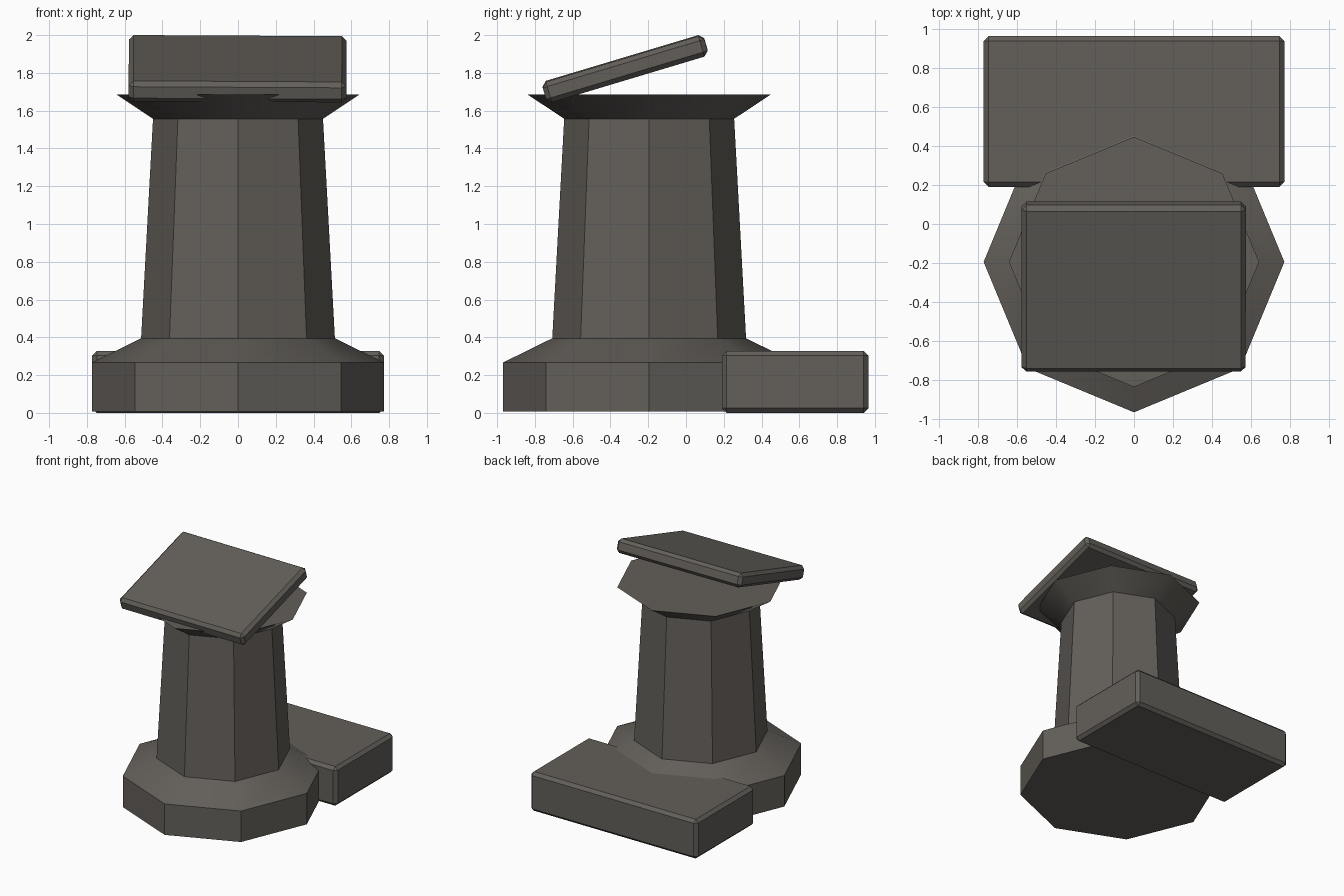
import bpy, bmesh
from math import radians, cos, sin, pi
from mathutils import Matrix

cube = bpy.data.objects.get("Cube")
if cube:
    bpy.data.objects.remove(cube, do_unlink=True)

# One dark warm grey stone for everything
stone = bpy.data.materials.new("dark_grey_stone")
stone.use_nodes = True
colour = (0.125, 0.115, 0.102, 1)
stone.diffuse_color = colour
bsdf = next(n for n in stone.node_tree.nodes if n.type == 'BSDF_PRINCIPLED')
bsdf.inputs["Base Color"].default_value = colour
bsdf.inputs["Roughness"].default_value = 0.9


def finish(bm, name, location, rotation=(0, 0, 0)):
    bmesh.ops.recalc_face_normals(bm, faces=bm.faces)
    mesh = bpy.data.meshes.new(name)
    bm.to_mesh(mesh)
    bm.free()
    mesh.materials.append(stone)
    obj = bpy.data.objects.new(name, mesh)
    bpy.context.collection.objects.link(obj)
    obj.location = location
    obj.rotation_euler = rotation
    bpy.ops.object.select_all(action='DESELECT')
    obj.select_set(True)
    bpy.context.view_layer.objects.active = obj
    bpy.ops.object.shade_smooth_by_angle(angle=radians(30))
    return obj


def turned_octagon(name, profile, location):
    """Stack eight-sided rings of (radius, height) and cap both ends."""
    bm = bmesh.new()
    rings = [[bm.verts.new((r * cos(i * pi / 4), r * sin(i * pi / 4), z))
              for i in range(8)] for r, z in profile]
    for low, high in zip(rings, rings[1:]):
        for i in range(8):
            j = (i + 1) % 8
            bm.faces.new((low[i], low[j], high[j], high[i]))
    bm.faces.new(rings[0][::-1])
    bm.faces.new(rings[-1])
    return finish(bm, name, location)


def chamfered_block(name, size, location, rotation=(0, 0, 0), chamfer=0.025):
    bm = bmesh.new()
    bmesh.ops.create_cube(bm, size=1, matrix=Matrix.Diagonal((*size, 1)))
    bmesh.ops.bevel(bm, geom=bm.edges[:], offset=chamfer, segments=1,
                    affect='EDGES')
    return finish(bm, name, location, rotation)


# Pedestal: plinth, sloped shoulder, tapered shaft and flared capital
turned_octagon("pedestal",
               [(0.773, 0.008), (0.773, 0.267), (0.513, 0.395),
                (0.45, 1.557), (0.643, 1.685)],
               (0, -0.195, 0))

# Low step behind the pedestal
chamfered_block("rear_step", (1.545, 0.775, 0.328), (0, 0.578, 0.164))

# Tilted reading slab resting on the capital
chamfered_block("reading_slab", (1.153, 0.893, 0.113), (-0.002, -0.322, 1.822),
                (radians(16.7), radians(0.3), 0))
